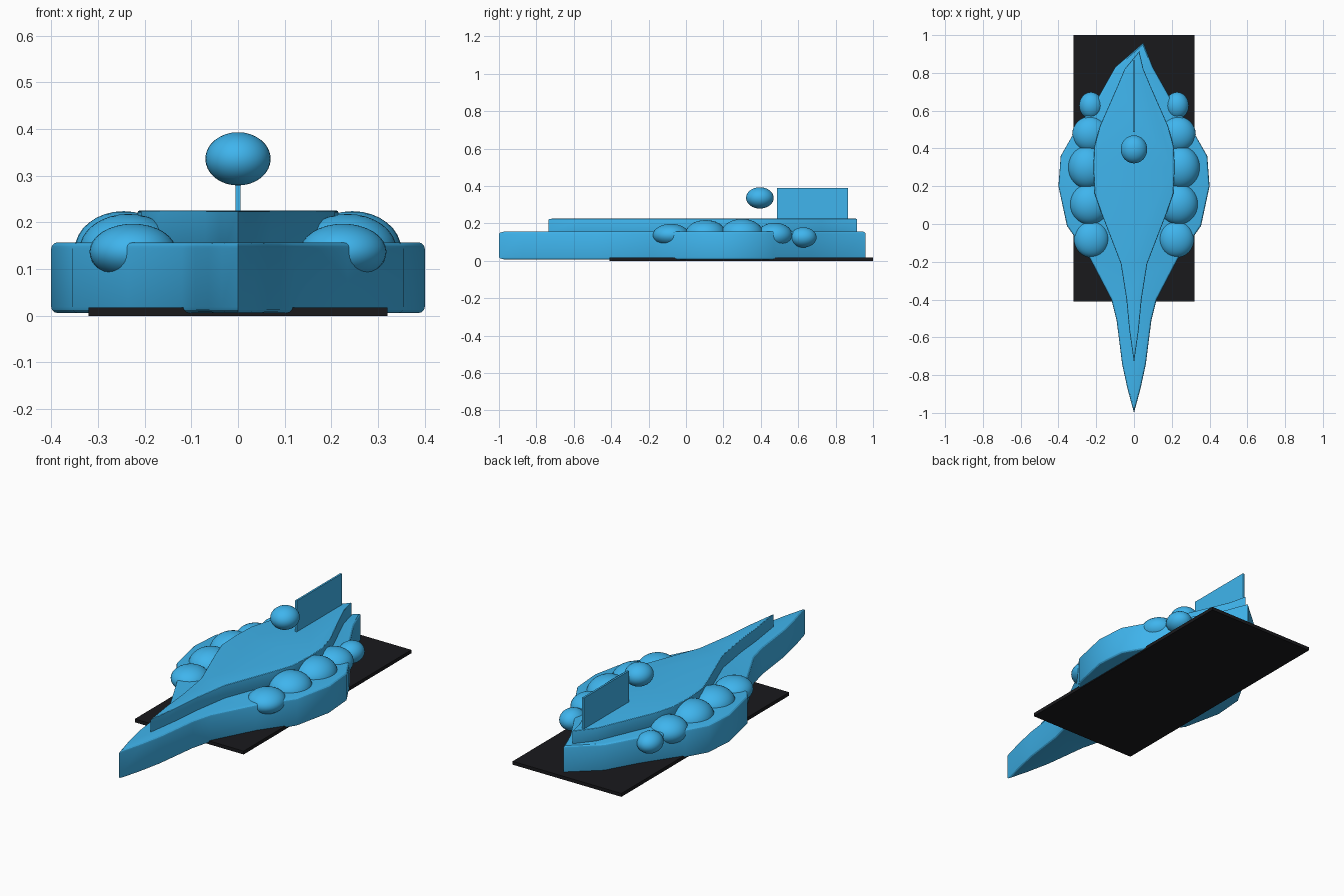
import bpy, bmesh

if "Cube" in bpy.data.objects:
    bpy.data.objects.remove(bpy.data.objects["Cube"])


def material(name, color):
    m = bpy.data.materials.new(name)
    m.diffuse_color = color
    m.use_nodes = True
    m.node_tree.nodes["Principled BSDF"].inputs["Base Color"].default_value = m.diffuse_color
    return m


blue = material("blue", (0.05, 0.46, 0.85, 1))
black = material("black", (0.01, 0.01, 0.012, 1))


def smooth(ob):
    bpy.ops.object.select_all(action='DESELECT')
    bpy.context.view_layer.objects.active = ob
    ob.select_set(True)
    bpy.ops.object.shade_smooth_by_angle(angle=0.5)


def slab(name, outline, z0, z1, bevel):
    """Extrude a plan outline upwards and round its edges."""
    bm = bmesh.new()
    face = bm.faces.new([bm.verts.new((x, y, z0)) for x, y in outline])
    ext = bmesh.ops.extrude_face_region(bm, geom=[face])
    for v in ext["geom"]:
        if isinstance(v, bmesh.types.BMVert):
            v.co.z = z1
    bmesh.ops.recalc_face_normals(bm, faces=bm.faces)
    # round only the top and bottom rims
    rims = [e for e in bm.edges if abs(e.verts[0].co.z - e.verts[1].co.z) < 1e-5]
    bmesh.ops.bevel(bm, geom=rims, offset=bevel, segments=3, profile=0.5, affect='EDGES')
    mesh = bpy.data.meshes.new(name)
    bm.to_mesh(mesh)
    bm.free()
    ob = bpy.data.objects.new(name, mesh)
    bpy.context.collection.objects.link(ob)
    mesh.materials.append(blue)
    smooth(ob)
    return ob


def box(name, lo, hi, mat):
    bpy.ops.mesh.primitive_cube_add(size=1, location=[(a + b) / 2 for a, b in zip(lo, hi)])
    ob = bpy.context.object
    ob.name = name
    ob.scale = [b - a for a, b in zip(lo, hi)]
    ob.data.materials.append(mat)
    return ob


def blob(name, center, radii):
    bpy.ops.mesh.primitive_uv_sphere_add(segments=32, ring_count=16, radius=1, location=center)
    ob = bpy.context.object
    ob.name = name
    ob.scale = radii
    ob.data.materials.append(blue)
    smooth(ob)
    return ob


def closed(front, half, back):
    """Mirror a half outline; the back tip leans to one side."""
    return [front] + half + [back] + [(-x, y) for x, y in reversed(half)]


# lower body
lower = [(0.035, -0.87), (0.063, -0.74), (0.092, -0.51), (0.12, -0.40),
         (0.235, -0.18), (0.355, -0.01), (0.40, 0.20), (0.388, 0.36),
         (0.325, 0.47), (0.19, 0.67), (0.10, 0.83)]
slab("lower_body", closed((0, -1.0), lower, (0.05, 0.96)), 0.006, 0.157, 0.013)

# raised deck
upper = [(0.025, -0.56), (0.04, -0.40), (0.07, -0.21), (0.17, 0.05),
         (0.208, 0.16), (0.215, 0.30), (0.21, 0.41), (0.18, 0.52), (0.09, 0.725), (0.05, 0.82)]
slab("raised_deck", closed((0, -0.735), upper, (0.028, 0.915)), 0.15, 0.225, 0.004)

# base plate
box("base_plate", (-0.32, -0.41, 0), (0.32, 1.0, 0.018), black)

# fin and floating ball
box("fin", (-0.005, 0.487, 0.215), (0.005, 0.866, 0.39), blue)
blob("ball", (0, 0.395, 0.336), (0.07, 0.074, 0.057))

# side puffs: x, y, z, radii
puffs = [(0.228, 0.627, 0.125, 0.062, 0.071, 0.054),
         (0.232, 0.475, 0.135, 0.095, 0.095, 0.068),
         (0.245, 0.30, 0.14, 0.105, 0.115, 0.084),
         (0.235, 0.105, 0.14, 0.105, 0.11, 0.078),
         (0.225, -0.08, 0.137, 0.093, 0.098, 0.06)]
for side, s in (("right", 1), ("left", -1)):
    for i, (x, y, z, rx, ry, rz) in enumerate(puffs):
        blob(f"{side}_puff_{i + 1}", (s * x, y, z), (rx, ry, rz))
